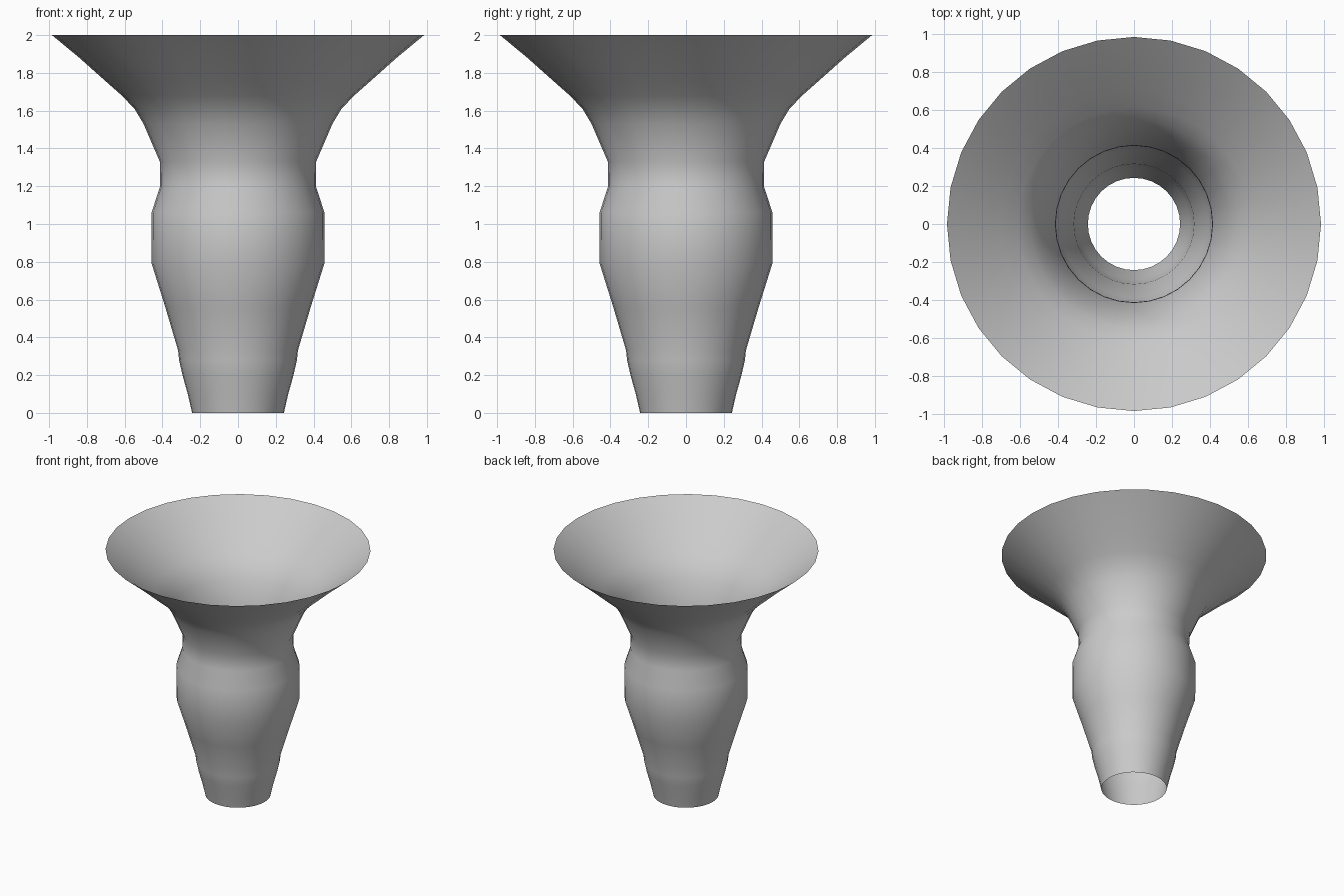
import bpy, bmesh, math

if "Cube" in bpy.data.objects:
    bpy.data.objects.remove(bpy.data.objects["Cube"])

SIDES = 32
# radius, height from the foot up to the flared rim
PROFILE = [(0.243, 0), (0.266, 0.1), (0.294, 0.2), (0.312, 0.28), (0.317, 0.33),
           (0.385, 0.56), (0.457, 0.79), (0.458, 1.06), (0.412, 1.20),
           (0.414, 1.33), (0.50, 1.53), (0.548, 1.61), (0.615, 1.68),
           (0.70, 1.755), (0.84, 1.88), (0.985, 2.0)]

# Open, thin-walled vase: profile spun around z
bm = bmesh.new()
rings = []
for r, z in PROFILE:
    rings.append([bm.verts.new((r * math.cos(a), r * math.sin(a), z))
                  for a in (2 * math.pi * i / SIDES for i in range(SIDES))])
for low, high in zip(rings, rings[1:]):
    for i in range(SIDES):
        j = (i + 1) % SIDES
        bm.faces.new((low[i], low[j], high[j], high[i])).smooth = True
mesh = bpy.data.meshes.new("flared_vase")
bm.to_mesh(mesh)
bm.free()
vase = bpy.data.objects.new("flared_vase", mesh)
bpy.context.collection.objects.link(vase)
